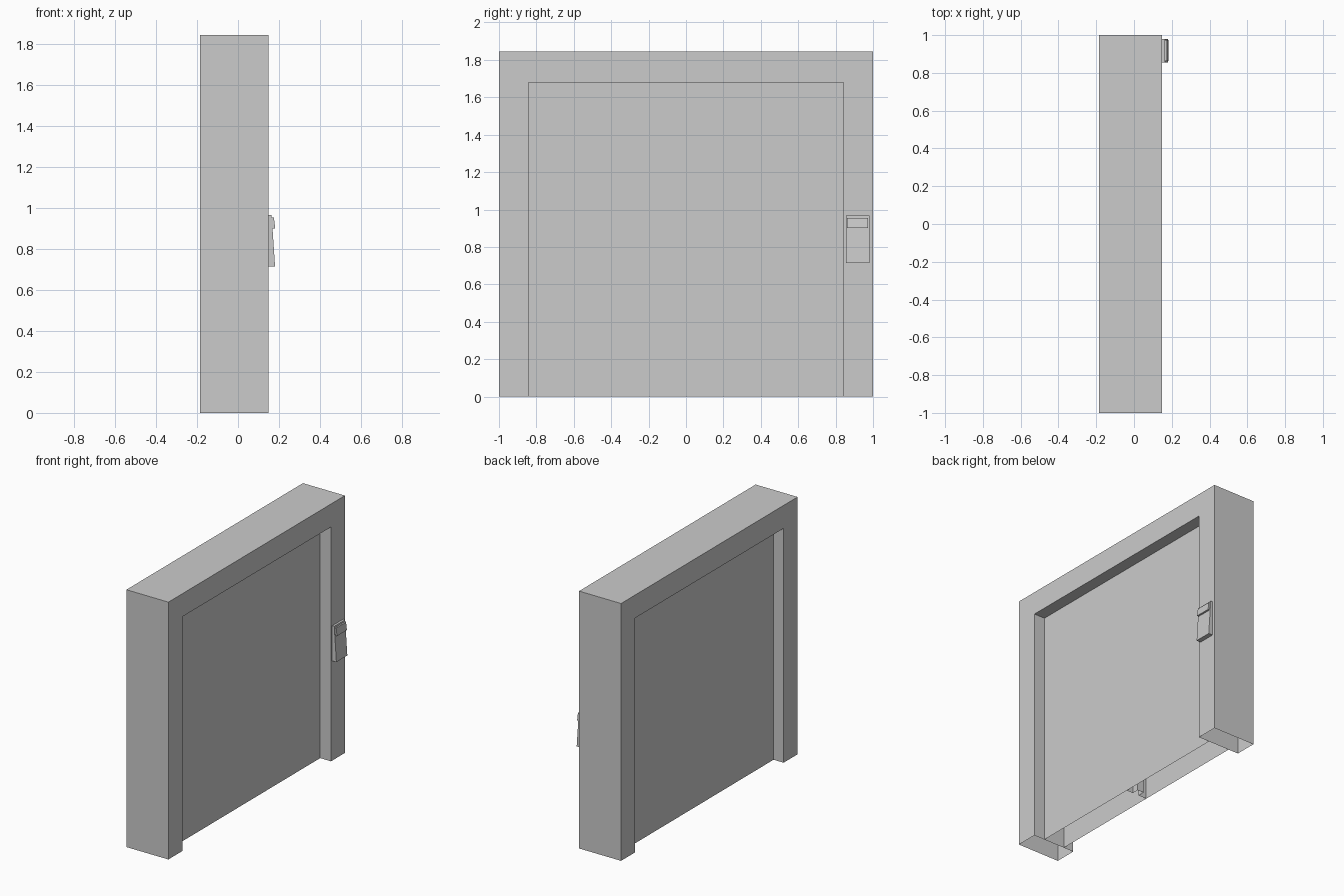
import bpy

if "Cube" in bpy.data.objects:
    bpy.data.objects.remove(bpy.data.objects["Cube"])

X0, X1 = -0.185, 0.148      # frame depth
TOP, OPEN_Z, OPEN_Y = 1.845, 1.68, 0.842


def make_mesh(name, verts, faces):
    mesh = bpy.data.meshes.new(name)
    mesh.from_pydata(verts, [], faces)
    mesh.update()
    obj = bpy.data.objects.new(name, mesh)
    bpy.context.collection.objects.link(obj)
    return obj


def extrude(name, profile, to_a, to_b, caps=True, skip=()):
    """Join two copies of a profile; skip lists side faces left open."""
    n = len(profile)
    verts = [to_a(p) for p in profile] + [to_b(p) for p in profile]
    faces = [(i, (i + 1) % n, n + (i + 1) % n, n + i)
             for i in range(n) if i not in skip]
    if caps:
        faces += [tuple(range(n))[::-1], tuple(range(n, 2 * n))]
    return make_mesh(name, verts, faces)


# Surrounding door frame, hollow and open underneath
arch = [(-1, 0), (-OPEN_Y, 0), (-OPEN_Y, OPEN_Z), (OPEN_Y, OPEN_Z),
        (OPEN_Y, 0), (1, 0), (1, TOP), (-1, TOP)]
extrude("door_frame", arch, lambda p: (X0, *p), lambda p: (X1, *p), skip=(0, 4))

# Closed sliding door, open underneath
D0, D1 = -0.105, 0.062
door = [(-OPEN_Y, 0), (OPEN_Y, 0), (OPEN_Y, OPEN_Z), (-OPEN_Y, OPEN_Z)]
extrude("sliding_door", door, lambda p: (D0, *p), lambda p: (D1, *p), skip=(0,))

# Interlocking seam between the two leaves, inside the door
seam = [(D1, 0), (0.01, 0), (0.01, 0.05), (-0.04, 0.05), (-0.04, 0), (D0, 0)]
extrude("door_seam", seam, lambda p: (*p, 0), lambda p: (*p, OPEN_Z),
        caps=False, skip=(5,))

# Wall control with sloped face, and its raised display
body = [(X1, 0.715), (0.181, 0.715), (0.164, 0.967), (X1, 0.967)]
extrude("control_panel", body, lambda p: (p[0], 0.98, p[1]),
        lambda p: (p[0], 0.856, p[1]))
display = [(0.16, 0.9), (0.182, 0.9), (0.175, 0.955), (0.16, 0.955)]
extrude("control_display", display, lambda p: (p[0], 0.974, p[1]),
        lambda p: (p[0], 0.862, p[1]))
